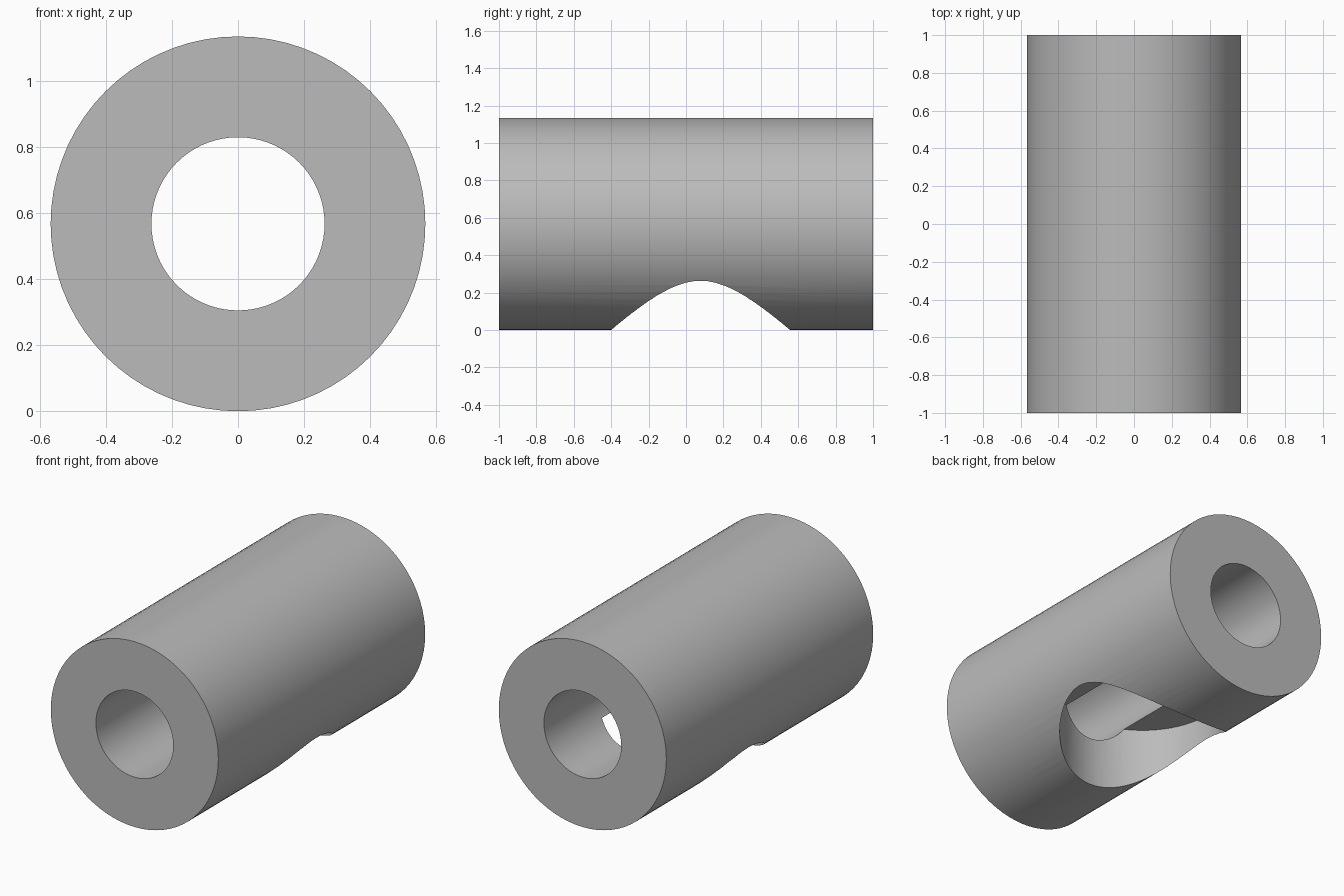
import bpy
from math import radians

# Remove the default cube only
if "Cube" in bpy.data.objects:
    bpy.data.objects.remove(bpy.data.objects["Cube"], do_unlink=True)

RADIUS, BORE, LENGTH = 0.567, 0.262, 2.0
POCKET_RADIUS, POCKET_Y, POCKET_TOP = 0.478, 0.078, 0.42

grey = bpy.data.materials.new("plain grey")
grey.use_nodes = True
colour = (0.5, 0.5, 0.5, 1)
grey.diffuse_color = colour
grey.node_tree.nodes["Principled BSDF"].inputs["Base Color"].default_value = colour


def cylinder(name, radius, depth, location, along_y=False):
    bpy.ops.mesh.primitive_cylinder_add(
        vertices=72, radius=radius, depth=depth, location=location,
        rotation=(radians(90) if along_y else 0, 0, 0))
    obj = bpy.context.object
    obj.name = name
    obj.data.materials.append(grey)
    return obj


# Thick tube lying front to back
tube = cylinder("tube_body", RADIUS, LENGTH, (0, 0, RADIUS), True)

# Cutters: the through bore and the flat-topped round pocket underneath
bore = cylinder("bore_cutter", BORE, LENGTH + 0.4, (0, 0, RADIUS), True)
pocket_depth = POCKET_TOP + 0.3
pocket = cylinder("pocket_cutter", POCKET_RADIUS, pocket_depth,
                  (0, POCKET_Y, POCKET_TOP - pocket_depth / 2))

bpy.ops.object.select_all(action="DESELECT")
tube.select_set(True)
bpy.context.view_layer.objects.active = tube
for cutter in (bore, pocket):
    cut = tube.modifiers.new(cutter.name, "BOOLEAN")
    cut.operation = "DIFFERENCE"
    cut.solver = "EXACT"
    cut.object = cutter
    bpy.ops.object.modifier_apply(modifier=cut.name)
    bpy.data.objects.remove(cutter, do_unlink=True)

bpy.ops.object.shade_smooth_by_angle(angle=radians(30))
